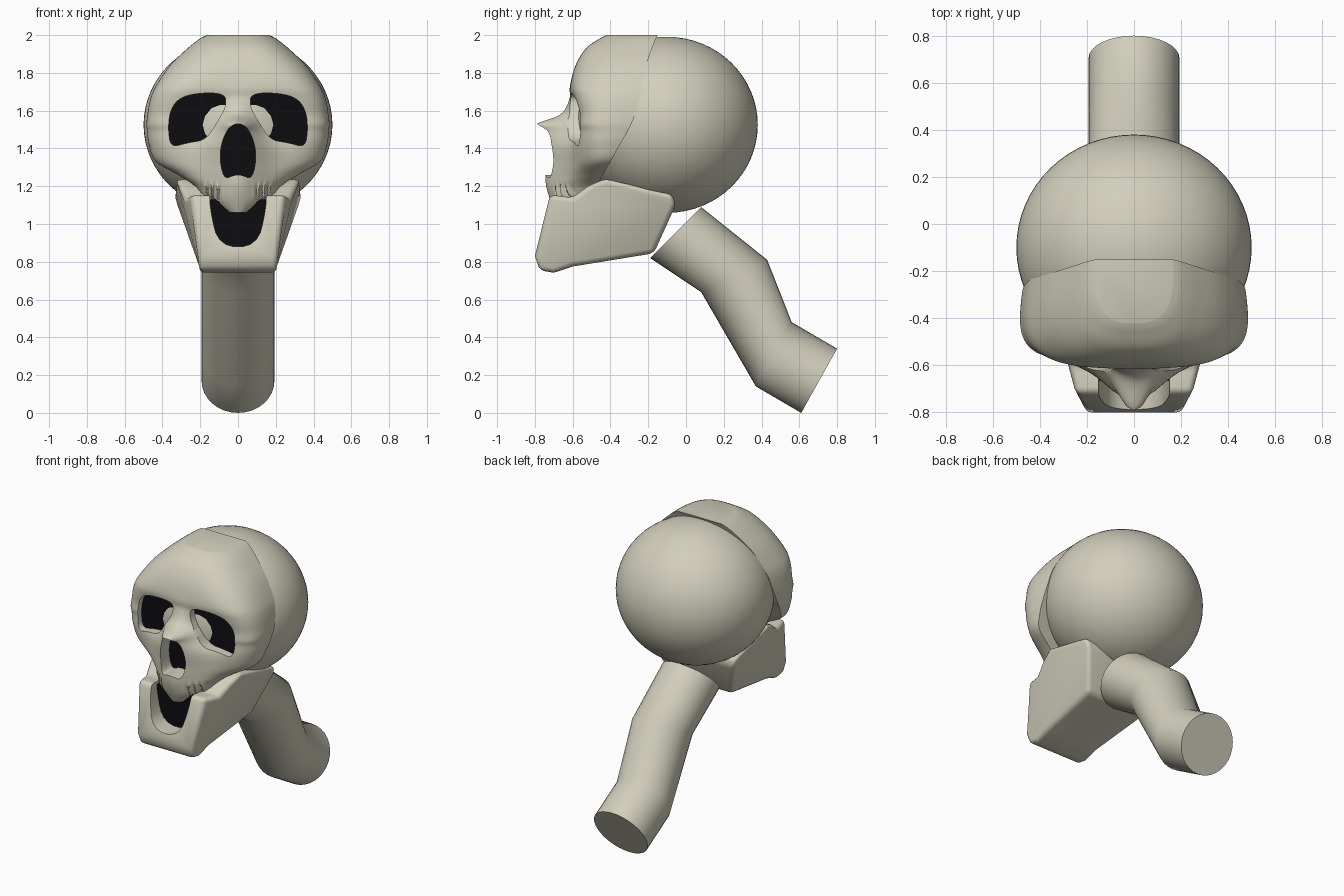
import bpy, bmesh
from math import sin, cos, pi, exp

if "Cube" in bpy.data.objects:
    bpy.data.objects.remove(bpy.data.objects["Cube"])

def material(name, rgb):
    m = bpy.data.materials.new(name)
    m.diffuse_color = (*rgb, 1)
    m.use_nodes = True
    m.node_tree.nodes["Principled BSDF"].inputs["Base Color"].default_value = m.diffuse_color
    return m

BONE = material("bone", (0.64, 0.62, 0.50))
BLACK = material("hollow_black", (0.004, 0.004, 0.005))

def loft(name, rings, mat=BONE):
    """Closed solid through equal-length rings of points."""
    bm = bmesh.new()
    vs = [[bm.verts.new(p) for p in r] for r in rings]
    for a, b in zip(vs, vs[1:]):
        for i in range(len(a)):
            j = (i + 1) % len(a)
            bm.faces.new((a[i], a[j], b[j], b[i]))
    bm.faces.new(vs[0])
    bm.faces.new(vs[-1])
    bmesh.ops.recalc_face_normals(bm, faces=bm.faces)
    me = bpy.data.meshes.new(name)
    bm.to_mesh(me)
    bm.free()
    ob = bpy.data.objects.new(name, me)
    bpy.context.collection.objects.link(ob)
    me.materials.append(mat)
    return ob

def activate(ob):
    bpy.ops.object.select_all(action='DESELECT')
    ob.select_set(True)
    bpy.context.view_layer.objects.active = ob

def smooth(ob, angle=40):
    activate(ob)
    bpy.ops.object.shade_smooth_by_angle(angle=angle * pi / 180)

def cut(ob, cutter):
    cutter.hide_render = True
    activate(ob)
    m = ob.modifiers.new("cut", 'BOOLEAN')
    m.operation, m.solver, m.object = 'DIFFERENCE', 'EXACT', cutter
    bpy.ops.object.modifier_apply(modifier=m.name)
    bpy.data.objects.remove(cutter)

def rounded(pts, times=3):
    """Corner cutting turns a coarse outline into a soft one."""
    for _ in range(times):
        out = []
        for (x, z), (u, w) in zip(pts, pts[1:] + pts[:1]):
            out += [(.75*x + .25*u, .75*z + .25*w), (.25*x + .75*u, .25*z + .75*w)]
        pts = out
    return pts

def prism(name, outline, front, back, mat=BONE):
    return loft(name, [[(x, front(x), z) for x, z in outline],
                       [(x, back(x), z) for x, z in outline]], mat)

def hollow(ob, name, outline, depth):
    """Open a hole in a part and back it with a black plug."""
    cut(ob, prism("cutter", outline, lambda x: -1.2, lambda x: depth(x) + .02))
    prism(name, outline, depth, lambda x: depth(x) + .03, BLACK)

# cranium
bpy.ops.mesh.primitive_uv_sphere_add(segments=64, ring_count=32, location=(0, -.1, 1.525))
cranium = bpy.context.object
cranium.name = "cranium"
cranium.scale = (.5, .48, .466)
cranium.data.materials.append(BONE)
smooth(cranium)

# face: rows of z, half width, front y, back y, squareness, nose bump, bump width
ROWS = [(1.06, .07, -.66, -.54, 2.2, .03, .10), (1.13, .18, -.67, -.50, 2.4, .05, .12),
        (1.20, .235, -.66, -.47, 2.4, .08, .13), (1.26, .33, -.64, -.44, 2.2, .105, .14),
        (1.33, .45, -.62, -.40, 2.3, .125, .15), (1.42, .485, -.61, -.35, 3.0, .15, .15),
        (1.49, .493, -.60, -.31, 3.6, .18, .12), (1.53, .495, -.60, -.29, 4.0, .195, .10),
        (1.58, .49, -.60, -.27, 4.0, .07, .10), (1.66, .475, -.61, -.25, 4.0, .01, .10),
        (1.73, .445, -.615, -.23, 3.8, 0, .10), (1.84, .37, -.585, -.21, 3.2, 0, .10),
        (1.93, .275, -.53, -.18, 3.0, 0, .10), (1.98, .21, -.46, -.16, 3.0, 0, .10),
        (2.00, .17, -.42, -.15, 3.0, 0, .10)]

def row_at(s):
    i = min(int(s), len(ROWS) - 2)
    t = s - i
    p = [ROWS[max(0, min(len(ROWS) - 1, i + k))] for k in (-1, 0, 1, 2)]
    return [b + .5*t*(c - a + t*(2*a - 5*b + 4*c - d + t*(3*(b - c) + d - a)))
            for a, b, c, d in zip(*p)]

def face_ring(s, n=128):
    z, w, f, b, e, amp, sig = row_at(s)
    ring = []
    for i in range(n + 1):
        a = -pi/2 + pi*i/n
        r = (abs(sin(a))**e + abs(cos(a))**e) ** (-1/e)
        x = w*r*sin(a) * (1 - .04*(1 - cos(a))**2)
        y = b + (f - b)*r*cos(a)
        y -= amp*exp(-(x/sig)**2)
        y += .035*cos(a)*exp(-((abs(x) - .22)/.16)**2 - ((z - 1.55)/.12)**2)   # eye dip
        y += .012*sin(abs(x)*210)*exp(-((abs(x) - .14)/.05)**4 - ((z - 1.16)/.05)**4)  # teeth
        ring.append((x, y, z))
    return ring

STEPS = 6
face = loft("face", [face_ring(i/STEPS) for i in range((len(ROWS) - 1)*STEPS + 1)])

eye = rounded([(.065, 1.62), (.065, 1.69), (.20, 1.695), (.31, 1.67), (.36, 1.60), (.37, 1.50),
               (.355, 1.405), (.27, 1.43), (.17, 1.445), (.11, 1.54)])
for side, name in ((1, "left_eye_hollow"), (-1, "right_eye_hollow")):
    hollow(face, name, [(x*side, z) for x, z in eye], lambda x: -.572 + .145*abs(x))
half = [(.03, 1.53), (.075, 1.47), (.10, 1.36), (.075, 1.235), (.02, 1.26)]
hollow(face, "nose_hollow", rounded(half + [(-x, z) for x, z in reversed(half)]), lambda x: -.61)
smooth(face, 35)

# jaw: side outline in y, z, flared towards the back and top
SIDE = [(-.72, 1.155), (-.60, 1.14), (-.52, 1.20), (-.43, 1.24), (-.07, 1.155), (-.055, 1.10),
        (-.17, .845), (-.60, .775), (-.70, .742), (-.775, .755), (-.80, .83)]

def jaw_x(y, z):
    back = max(0, min(1, (y + .75)/.35))
    up = max(0, min(1, (z - .78)/.37))
    return .205 + .035*up + .10*back*up

jaw = loft("jaw", [[(k*jaw_x(y, z), y, z) for y, z in SIDE] for k in (-1, 1)])
activate(jaw)
bev = jaw.modifiers.new("round", 'BEVEL')
bev.width, bev.segments, bev.limit_method, bev.angle_limit = .04, 4, 'ANGLE', .6
bpy.ops.object.modifier_apply(modifier=bev.name)
mouth = rounded([(.15, 1.24), (.15, 1.08), (.10, .88), (-.10, .88), (-.15, 1.08), (-.15, 1.24)], 2)
cut(jaw, prism("cutter", mouth, lambda x: -1.2, lambda x: -.63))
throat = [(x, min(z, 1.13)) for x, z in mouth]
prism("mouth_hollow", throat, lambda x: -.665, lambda x: -.62, BLACK)
smooth(jaw, 45)

# neck: bent tube, each ring given by its lower and upper points in y, z
BENDS = [((-.19, .82), (.08, 1.09)), ((.08, .64), (.43, .81)),
         ((.37, .14), (.56, .48)), ((.61, 0), (.80, .34))]

def neck_ring(lo, hi, n=32):
    cy, cz, dy, dz = (lo[0]+hi[0])/2, (lo[1]+hi[1])/2, (hi[0]-lo[0])/2, (hi[1]-lo[1])/2
    return [(.193*cos(2*pi*i/n), cy + dy*sin(2*pi*i/n), cz + dz*sin(2*pi*i/n)) for i in range(n)]

neck = loft("neck", [neck_ring(*b) for b in BENDS])
smooth(neck, 60)
